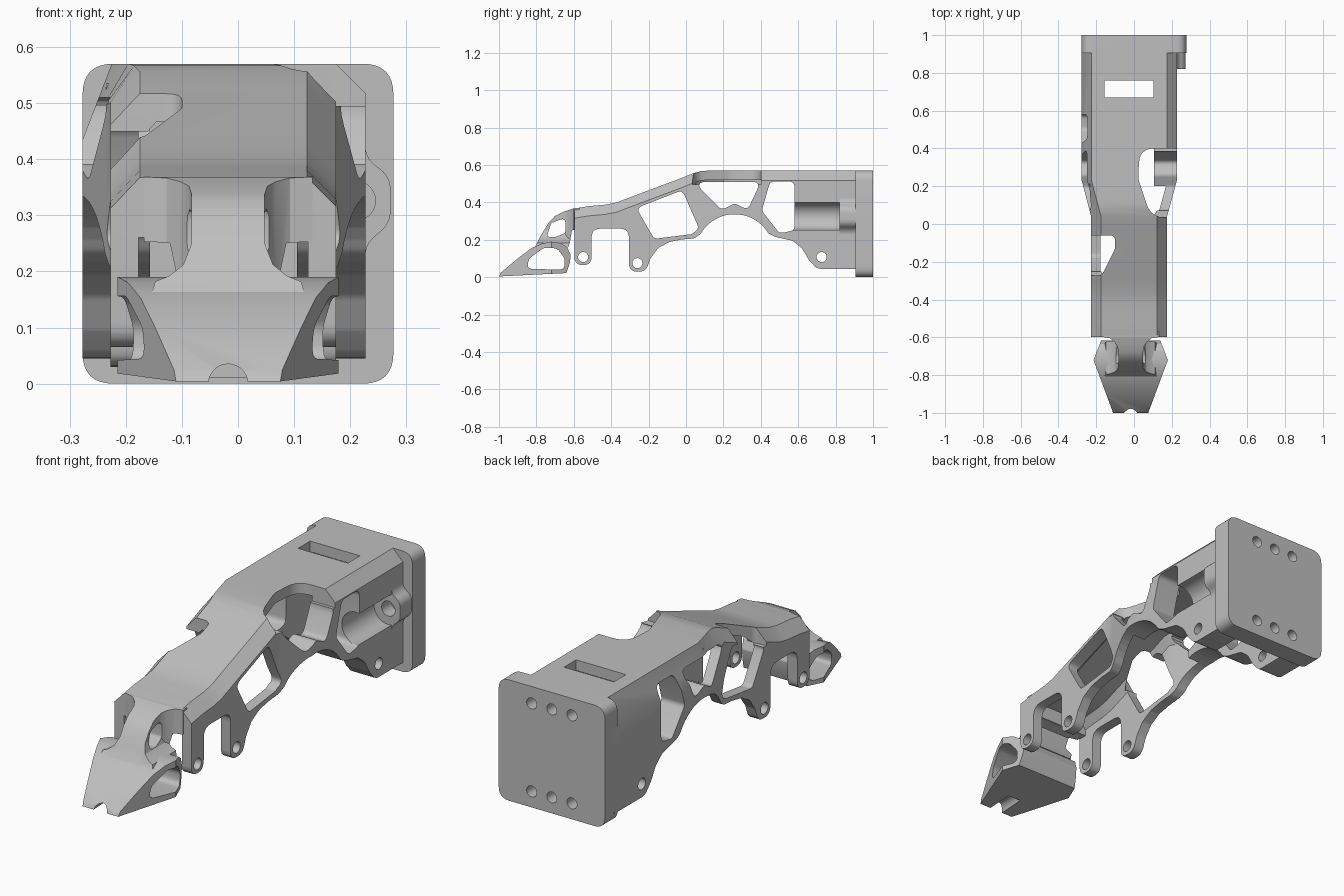
import bpy, bmesh, math
from mathutils import Vector

cube = bpy.data.objects.get("Cube")
if cube:
    bpy.data.objects.remove(cube, do_unlink=True)

grey = bpy.data.materials.new("machined grey")
grey.use_nodes = True
grey.diffuse_color = (0.52, 0.52, 0.52, 1)
grey.node_tree.nodes["Principled BSDF"].inputs["Base Color"].default_value = (0.52, 0.52, 0.52, 1)


def loft(name, rings):
    """Closed solid through rings of equal point count."""
    bm = bmesh.new()
    loops = [[bm.verts.new(p) for p in ring] for ring in rings]
    for a, b in zip(loops, loops[1:]):
        for i in range(len(a)):
            j = (i + 1) % len(a)
            bm.faces.new((a[i], a[j], b[j], b[i]))
    bm.faces.new(loops[0])
    bm.faces.new(loops[-1])
    bmesh.ops.recalc_face_normals(bm, faces=bm.faces)
    me = bpy.data.meshes.new(name)
    bm.to_mesh(me)
    bm.free()
    me.materials.append(grey)
    ob = bpy.data.objects.new(name, me)
    bpy.context.collection.objects.link(ob)
    return ob


def prism(name, pts, axis, a, b):
    """Extrude a 2D outline along x, y or z from a to b."""
    place = {"x": lambda p, t: (t, p[0], p[1]),
             "y": lambda p, t: (p[0], t, p[1]),
             "z": lambda p, t: (p[0], p[1], t)}[axis]
    return loft(name, [[place(p, t) for p in pts] for t in (a, b)])


def rounded(pts, r, n=5):
    """Replace every corner of an outline by a small curve."""
    out = []
    for i, p in enumerate(pts):
        p = Vector(p)
        u = Vector(pts[i - 1]) - p
        v = Vector(pts[(i + 1) % len(pts)]) - p
        half = u.angle(v) / 2
        cut = min(r / max(math.tan(half), 0.05), u.length * 0.48, v.length * 0.48)
        s, e = p + u.normalized() * cut, p + v.normalized() * cut
        for k in range(n + 1):
            t = k / n
            out.append(s * (1 - t) ** 2 + p * 2 * t * (1 - t) + e * t * t)
    return out


def circle(c, r, n=28):
    return [(c[0] + r * math.cos(2 * math.pi * i / n),
             c[1] + r * math.sin(2 * math.pi * i / n)) for i in range(n)]


def rect(x0, x1, y0, y1):
    return [(x0, y0), (x1, y0), (x1, y1), (x0, y1)]


def combine(ob, tool, op="DIFFERENCE"):
    mod = ob.modifiers.new("combine", "BOOLEAN")
    mod.object, mod.operation, mod.solver = tool, op, "EXACT"
    dg = bpy.context.evaluated_depsgraph_get()
    me = bpy.data.meshes.new_from_object(ob.evaluated_get(dg))
    ob.modifiers.clear()
    ob.data = me
    bpy.data.objects.remove(tool, do_unlink=True)


# Body: top line as (y, z), with the shell stepping wider towards the rear
top_line = [(-.6, .367), (-.52, .38), (-.43, .388), (-.37, .4), (-.3, .427), (-.03, .528),
            (.04, .556), (.08, .567), (.12, .57), (.23, .57), (.93, .57)]


def section(y, z, inset=0):
    f = min(max((y - .04) / .19, 0), 1)
    xl, xr = -.227 - .05 * f + inset, .175 + .052 * f - inset
    c = .052 - inset * .4
    left_drop = .055 + .08 * f - inset * .4
    floor = -.1 - inset
    z -= inset
    return [(xl, y, floor), (xr, y, floor), (xr, y, z - c), (xr - c, y, z),
            (xl + c, y, z), (xl, y, z - left_drop)]


body = loft("body_shell", [section(y, z) for y, z in top_line])
ends = [(-.7, .36)] + top_line[1:-1] + [(1, .57)]
combine(body, loft("cavity", [section(y, z, .05) for y, z in ends]))

# Thick rear walls
for x0, x1 in ((-.235, -.157), (.105, .19)):
    combine(body, prism("wall_lining", rect(x0, x1, .2, .92), "z", -.05, .535), "UNION")

# Side outline: belly arch, two front lugs and an open top
belly = [(.26 + .21 * math.cos(math.radians(a)), .127 + .21 * math.sin(math.radians(a)))
         for a in range(30, 151, 8)]
side = rounded([(1.1, .045), (.7, .045), (.655, .095), (.62, .155), (.57, .195), (.48, .215)]
               + belly + [(.045, .207), (-.02, .202), (-.09, .188), (-.15, .155), (-.19, .1),
                (-.215, .03), (-.305, .03), (-.305, .26), (-.505, .26), (-.505, .065),
                (-.597, .065), (-.597, .8), (1.1, .8)], .05)
combine(body, prism("side_outline", side, "x", -.4, .4), "INTERSECT")

# Truss windows and pin holes through both walls
windows = [[(-.265, .37), (-.02, .465), (.07, .26), (.03, .23), (-.17, .205)],
           [(.04, .51), (.19, .36), (.26, .395), (.33, .36), (.4, .51)],
           [(.45, .512), (.58, .512), (.58, .25), (.5, .235), (.405, .355)]]
for w in windows:
    combine(body, prism("window", rounded(w, .03), "x", -.4, .4))
for pin in [(-.55, .108), (-.26, .075), (.725, .108)]:
    combine(body, prism("pin_hole", circle(pin, .027), "x", -.4, .4))

# Openings in the top
combine(body, prism("slot", rect(-.156, .104, .67, .76), "z", .3, .7))
scoop = rounded([(.4, .035), (.09, .035), (.022, .24), (.03, .4), (.4, .4)], .1)
combine(body, prism("scoop", scoop, "z", .495, .7))
notch = rounded([(-.4, -.06), (-.1, -.06), (-.1, -.13), (-.17, -.27), (-.4, -.285)], .03)
combine(body, prism("notch", notch, "z", .365, .7))

# Screw channel and blended boss on one wall
AXIS = (.21, .326)
boss = prism("screw_boss", rounded([(.15, .45), (.225, .45), (.228, .4), (.272, .37), (.272, .285),
                                    (.228, .25), (.225, .2), (.15, .2)], .05), "y", .82, .92)
combine(body, prism("groove", circle(AXIS, .075), "y", .55, .82))
for ob in (body, boss):
    combine(ob, prism("screw_hole", circle(AXIS, .035), "y", .7, .89))

# Rear mounting plate with blind holes
plate = prism("mounting_plate", rounded(rect(-.277, .277, 0, .57), .055, 8), "y", .905, 1)
for x in (-.105, 0, .105):
    for z in (.075, .49):
        combine(plate, prism("bolt_hole", circle((x, z), .026), "y", .94, 1.1))

# Front bulkhead that carries the neck
bulkhead = prism("front_bulkhead", rect(-.19, .14, .26, .345), "y", -.597, -.555)

# Head: wedge profile trimmed to its plan
CX = -.0175
wedge = [(-1, .004), (-.99, .025), (-.9, .1), (-.83, .153), (-.77, .18), (-.72, .19), (-.67, .183),
         (-.635, .16), (-.617, .12), (-.62, .08), (-.64, .022)]


def mirrored(half):
    return [(CX + w, t) for w, t in half] + [(CX - w, t) for w, t in reversed(half)]


head = prism("head", wedge, "x", -.4, .4)
plan = mirrored([(.093, -1.1), (.093, -1), (.197, -.72), (.15, -.6)])
combine(head, prism("head_plan", plan, "z", -.1, .6), "INTERSECT")
eye = rounded([(-.85, .045), (-.84, .1), (-.76, .157), (-.69, .155), (-.648, .1), (-.65, .04)], .045)
combine(head, prism("head_window", eye, "x", -.4, .4))
combine(head, prism("tip_groove", circle((CX, 0), .035), "y", -1.1, -.87))

# Neck: arched profile, waisted in plan, flared at its foot
arch = [(-.82, .15), (-.805, .165), (-.775, .225), (-.735, .29), (-.7, .328), (-.65, .352),
        (-.6, .368), (-.57, .37), (-.57, .26), (-.61, .25), (-.622, .18), (-.63, .16)]
hole = rounded([(-.745, .215), (-.72, .29), (-.645, .318), (-.645, .235), (-.7, .215)], .02)
waist = mirrored([(.065, -.9), (.065, -.68), (.07, -.65), (.085, -.625), (.11, -.605),
                  (.15, -.598), (.15, -.56)])
foot = mirrored([(.14, .15), (.13, .182), (.105, .192), (.08, .212), (.067, .245), (.06, .27)])
for name, shape, axis, a, b in (("neck", waist, "z", 0, .6), ("neck_foot", foot, "y", -.9, -.615)):
    part = prism(name, arch, "x", -.3, .3)
    combine(part, prism("trim", shape, axis, a, b), "INTERSECT")
    combine(part, prism("neck_hole", hole, "x", -.4, .4))
    combine(part, prism("head_window", eye, "x", -.4, .4))

# Smooth the curved walls, keep machined edges crisp
bpy.ops.object.select_all(action="DESELECT")
for ob in bpy.context.collection.objects:
    if ob.type == "MESH" and grey.name in ob.data.materials:
        ob.select_set(True)
        bpy.context.view_layer.objects.active = ob
bpy.ops.object.shade_smooth_by_angle(angle=math.radians(25))
